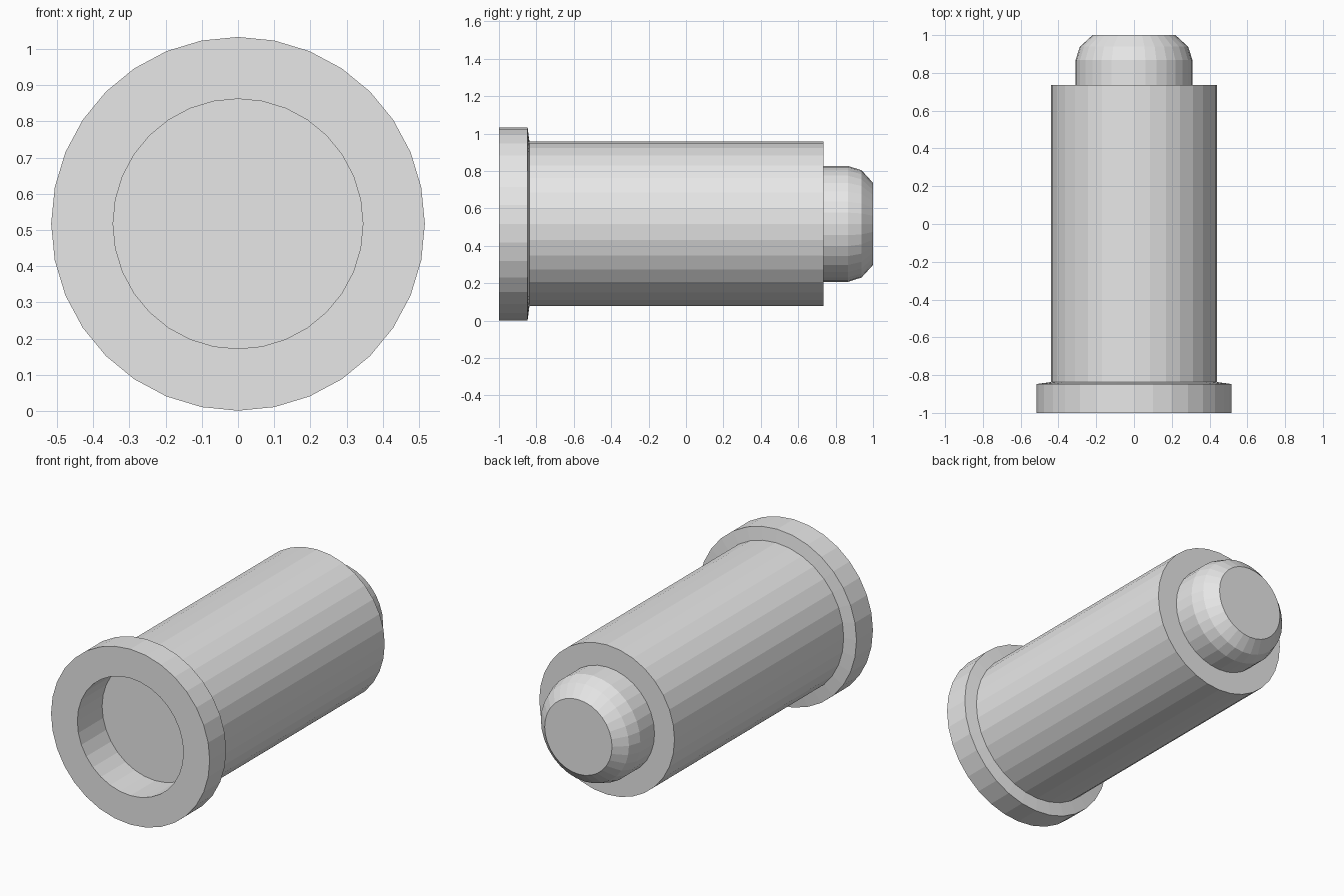
import bpy
import bmesh
from math import sin, cos, pi, radians

SIDES = 32
AXIS_Z = 0.517

cube = bpy.data.objects.get("Cube")
if cube:
    bpy.data.objects.remove(cube, do_unlink=True)

# Single plain grey
grey = bpy.data.materials.new("plain grey")
grey.use_nodes = True
colour = (0.8, 0.8, 0.8, 1.0)
grey.diffuse_color = colour
grey.node_tree.nodes["Principled BSDF"].inputs["Base Color"].default_value = colour


def lathe(name, profile, cap_start=False, cap_end=False):
    """Turn (radius, y) points around the long axis, flat shaded."""
    bm = bmesh.new()
    rings = []
    for r, y in profile:
        angles = [2 * pi * i / SIDES for i in range(SIDES)]
        rings.append([bm.verts.new((r * sin(a), y, r * cos(a))) for a in angles])
    for near, far in zip(rings, rings[1:]):
        for i in range(SIDES):
            j = (i + 1) % SIDES
            bm.faces.new((near[i], near[j], far[j], far[i]))
    if cap_start:
        bm.faces.new(rings[0][::-1])
    if cap_end:
        bm.faces.new(rings[-1])
    mesh = bpy.data.meshes.new(name)
    bm.to_mesh(mesh)
    bm.free()
    mesh.materials.append(grey)
    obj = bpy.data.objects.new(name, mesh)
    obj.location.z = AXIS_Z
    bpy.context.collection.objects.link(obj)
    return obj


FLANGE_R, BODY_R, RECESS_R, NOSE_R = 0.516, 0.44, 0.345, 0.31
BODY_START, BODY_END = -0.837, 0.735

# Flange with a round recess in its front and a slightly sloped back
lathe("flange", [(RECESS_R, -0.77), (RECESS_R, -1), (FLANGE_R, -1),
                 (FLANGE_R, -0.847), (BODY_R, BODY_START)], cap_start=True)

# Barrel with its back shoulder
lathe("barrel", [(BODY_R, BODY_START), (BODY_R, BODY_END), (NOSE_R, BODY_END)])

# Rounded nose with a flat tip
dome_start = 0.867
squash = (1 - dome_start) / sin(radians(45))
dome = [(NOSE_R * cos(radians(a)), dome_start + squash * sin(radians(a)))
        for a in (0, 22.5, 45)]
lathe("nose", [(NOSE_R, BODY_END)] + dome, cap_end=True)
